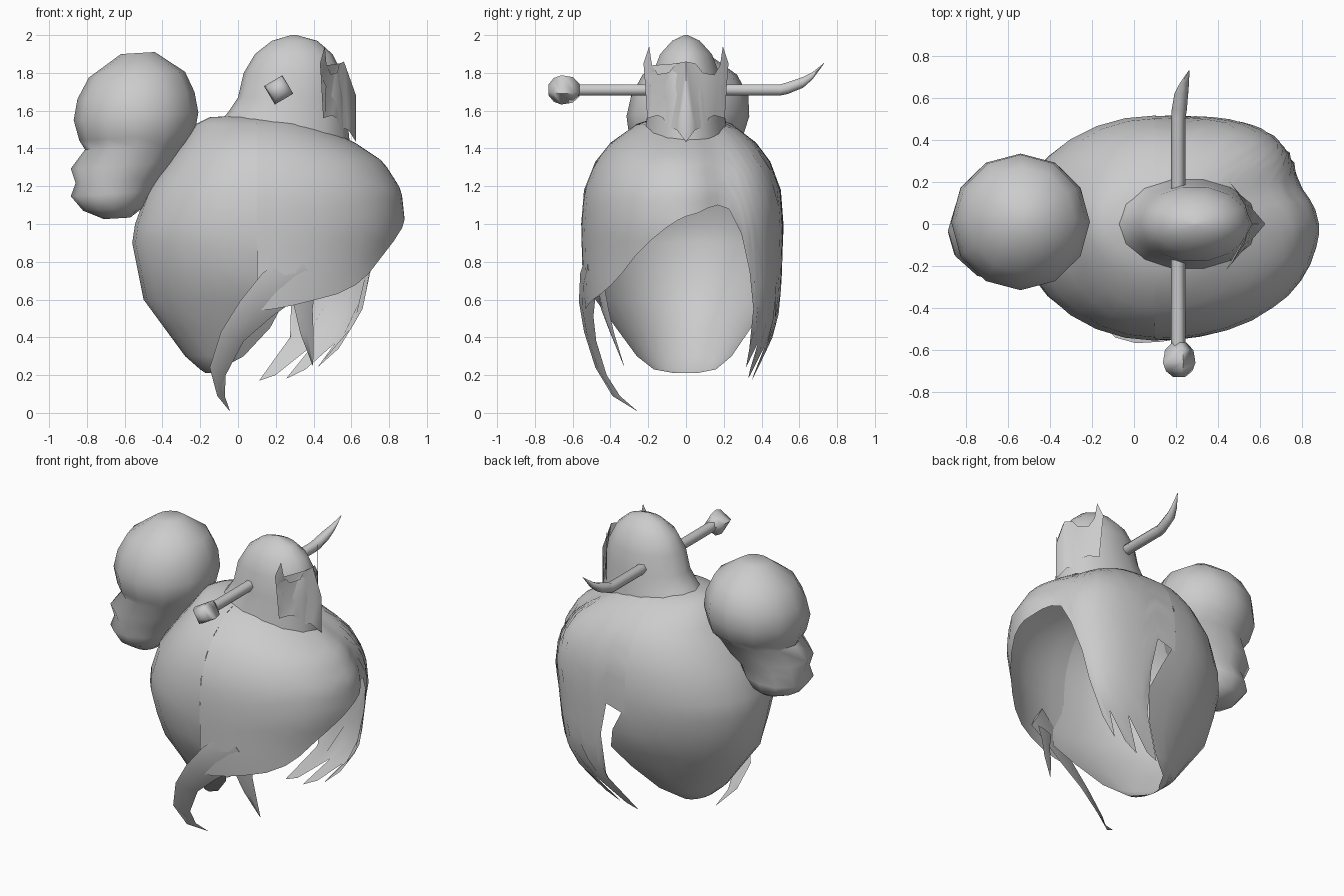
import bpy, bmesh, math

mat = bpy.data.materials.new("hair_grey")
mat.diffuse_color = (0.6, 0.6, 0.6, 1)


def finish(bm, name, angle=60):
    bmesh.ops.remove_doubles(bm, verts=bm.verts, dist=0.0005)
    me = bpy.data.meshes.new(name)
    bm.to_mesh(me)
    bm.free()
    ob = bpy.data.objects.new(name, me)
    bpy.context.collection.objects.link(ob)
    me.materials.append(mat)
    bpy.ops.object.select_all(action='DESELECT')
    bpy.context.view_layer.objects.active = ob
    ob.select_set(True)
    bpy.ops.object.shade_smooth_by_angle(angle=math.radians(angle))
    return ob


def loft(name, rings, closed=True, caps=True, angle=60):
    bm = bmesh.new()
    vs = [[bm.verts.new(p) for p in r] for r in rings]
    n = len(rings[0])
    for a, b in zip(vs, vs[1:]):
        for i in range(n if closed else n - 1):
            j = (i + 1) % n
            bm.faces.new((a[i], b[i], b[j], a[j]))
    if caps and closed:
        bm.faces.new(vs[0])
        bm.faces.new(vs[-1][::-1])
    if closed:
        bmesh.ops.recalc_face_normals(bm, faces=bm.faces)
    return finish(bm, name, angle)


def lerp(table, z):
    """Interpolate rows of (z, values...), listed from high z to low z."""
    if z >= table[0][0]:
        return table[0][1:]
    for a, b in zip(table, table[1:]):
        if z >= b[0]:
            t = (a[0] - z) / (a[0] - b[0])
            return [p + (q - p) * t for p, q in zip(a[1:], b[1:])]
    return table[-1][1:]


def oval(z, x0, x1, ry, n=14, yc=0.0, tilt=0.0):
    cx, rx = (x0 + x1) / 2, (x1 - x0) / 2
    return [(cx + rx * math.cos(a), yc + ry * math.sin(a), z - tilt * rx * math.cos(a))
            for a in (2 * math.pi * i / n for i in range(n))]


# back shell, open towards the face: z, back x, edge x, half width
BACK = [(1.58, 0.09, 0.1, 0.0), (1.565, -0.15, 0.1, 0.15), (1.53, -0.22, 0.1, 0.26), (1.43, -0.29, 0.1, 0.4),
        (1.33, -0.37, 0.1, 0.48), (1.18, -0.48, 0.1, 0.54), (1.0, -0.545, 0.1, 0.555),
        (0.9, -0.56, 0.12, 0.55), (0.75, -0.53, 0.2, 0.54), (0.6, -0.5, 0.25, 0.48),
        (0.45, -0.39, 0.17, 0.37), (0.3, -0.28, 0.03, 0.26), (0.23, -0.2, -0.1, 0.17),
        (0.21, -0.17, -0.15, 0.06)]


def back_row(z, x0, cx, w):
    row = []
    for i in range(15):
        a = math.radians(90 + 180 * i / 14)
        s = math.sin(a) * w * (0.93 if i < 7 else 1.0)
        row.append((cx + math.cos(a) * (cx - x0), s, z))
    return row


loft("back_hair", [back_row(*r) for r in BACK], closed=False)

# front hair shell: z, front x, half width, centre x
CAP = [(1.58, 0.1, 0.0, 0.1), (1.565, 0.3, 0.15, 0.1), (1.53, 0.42, 0.26, 0.1), (1.43, 0.62, 0.4, 0.1),
       (1.33, 0.77, 0.48, 0.1), (1.18, 0.865, 0.54, 0.1), (1.0, 0.885, 0.555, 0.1),
       (0.8, 0.84, 0.55, 0.1), (0.65, 0.83, 0.545, 0.1), (0.5, 0.8, 0.53, 0.09),
       (0.38, 0.73, 0.49, 0.06), (0.24, 0.6, 0.42, -0.05), (0.17, 0.48, 0.38, -0.1)]
# rim height for each direction, degrees from the face; jagged tips on one side
RIM = [(-90, 0.54), (-83, 0.55), (-75, 0.57), (-65, 0.6), (-55, 0.63),
       (-45, 0.68), (-37, 0.74), (-28, 0.83), (-19, 0.91), (-10, 0.98), (-4, 1.02), (0, 1.04), (2, 1.06),
       (5, 1.085), (9, 1.1), (15, 1.08), (23, 0.95), (30, 0.75), (35, 0.55), (40, 0.34), (45, 0.24),
       (49, 0.37), (54, 0.23), (60, 0.18), (65, 0.36), (71, 0.2), (77, 0.17), (80, 0.4), (83, 0.7),
       (86, 0.92), (90, 0.88)]


def cap_point(deg, z):
    a = math.radians(deg)
    c, s = math.cos(a), math.sin(a)
    x1, w, cx = lerp(CAP, z)
    e = 0.6 if s > 0 else 0.95
    rx = (x1 - cx) * (1 - 0.11 * min(1, max(0, s) / 0.2))
    ry = w * (0.93 if s > 0 else 1.0)
    return (cx + abs(c) ** e * rx, math.copysign(abs(s) ** e, s) * ry, z)


ROWS = 14
loft("front_hair", [[cap_point(d, 1.58 - (1.58 - zb) * (k / ROWS) ** 1.5) for d, zb in RIM]
                    for k in range(ROWS + 1)], closed=False)


# loose locks: outer edge and inner edge, bulging outwards
def lock(name, outer, inner, bulge):
    rings = []
    for a, b in zip(outer, inner):
        m = [(p + q) / 2 for p, q in zip(a, b)]
        d = math.dist(a, b) * bulge
        rings.append([a, (m[0], m[1] - d, m[2]), b, (m[0], m[1] + d * 0.4, m[2])])
    loft(name, rings, angle=70)


lock("long_side_lock",
     [(0.3, -0.52, 0.86), (0.13, -0.56, 0.74), (0.01, -0.567, 0.59), (-0.09, -0.54, 0.43),
      (-0.15, -0.48, 0.24), (-0.11, -0.39, 0.09), (-0.045, -0.26, 0.01)],
     [(0.42, -0.48, 0.68), (0.32, -0.48, 0.61), (0.18, -0.49, 0.51), (0.03, -0.475, 0.38),
      (-0.065, -0.42, 0.2), (-0.07, -0.35, 0.09), (-0.043, -0.258, 0.01)], 0.1)
lock("thin_side_lock",
     [(0.27, -0.47, 0.66), (0.3, -0.45, 0.55), (0.33, -0.4, 0.42), (0.395, -0.33, 0.25)],
     [(0.41, -0.43, 0.66), (0.395, -0.41, 0.55), (0.4, -0.38, 0.42), (0.398, -0.328, 0.25)], 0.12)

# bun at the back with its folded lower end
BUN = [(1.905, -0.62, -0.44, 0.09, 0.02), (1.79, -0.79, -0.28, 0.25, 0.02), (1.68, -0.85, -0.23, 0.31, 0.02),
       (1.57, -0.87, -0.21, 0.325, 0.01), (1.46, -0.84, -0.23, 0.3, 0.0), (1.41, -0.81, -0.27, 0.26, -0.01),
       (1.31, -0.885, -0.33, 0.25, -0.03), (1.23, -0.86, -0.4, 0.2, -0.04), (1.16, -0.885, -0.44, 0.21, -0.04),
       (1.08, -0.82, -0.5, 0.17, -0.04), (1.03, -0.71, -0.57, 0.09, -0.04)]
loft("bun", [oval(z, a, b, w, 12, yc, tilt=-0.06) for z, a, b, w, yc in BUN])

# topknot
KNOT = [(1.49, -0.1, 0.59, 0.225, 0.13), (1.57, -0.05, 0.58, 0.21, 0.08), (1.67, 0.0, 0.57, 0.195, 0),
        (1.8, 0.03, 0.55, 0.18, 0), (1.9, 0.09, 0.5, 0.14, 0), (1.97, 0.18, 0.42, 0.075, 0),
        (2.0, 0.28, 0.31, 0.01, 0)]
loft("topknot", [oval(z, a, b, w, 14, tilt=t) for z, a, b, w, t in KNOT])

# folded, horned plate in front of the topknot: (y, z) from the centre out
HALF = [(0, 1.86), (0.05, 1.85), (0.09, 1.8), (0.15, 1.79), (0.18, 1.84), (0.195, 1.94), (0.225, 1.85),
        (0.22, 1.79), (0.185, 1.73), (0.19, 1.6), (0.205, 1.56), (0.15, 1.575), (0.12, 1.56),
        (0.1, 1.51), (0.05, 1.5), (0, 1.435), (0, 1.68)]
bm = bmesh.new()
for s in (1, -1):
    vs = [bm.verts.new((0.625 - 0.85 * y - 0.4 * max(0, z - 1.7) * max(0, 1 - y / 0.19), s * y, z))
          for y, z in HALF]
    bm.faces.new(vs if s < 0 else vs[::-1])
bmesh.ops.triangulate(bm, faces=bm.faces)
finish(bm, "horned_plate", 85)


# hair stick along y: stations of (x, y, z, radius)
def rod(name, stations, n, start=0.0):
    loft(name, [[(x + r * math.cos(start + 2 * math.pi * i / n), y,
                  z + r * math.sin(start + 2 * math.pi * i / n)) for i in range(n)]
                for x, y, z, r in stations], angle=80)


rod("hair_stick", [(0.21, -0.6, 1.71, 0.034), (0.21, 0.5, 1.71, 0.034), (0.215, 0.54, 1.72, 0.036),
                   (0.225, 0.62, 1.75, 0.033), (0.24, 0.67, 1.785, 0.022), (0.262, 0.73, 1.85, 0.002)], 6)
rod("stick_knob", [(0.215, -0.565, 1.71, 0.036), (0.215, -0.6, 1.71, 0.07), (0.215, -0.66, 1.71, 0.08),
                   (0.215, -0.7, 1.71, 0.065), (0.215, -0.728, 1.71, 0.03)], 4, -0.25)
